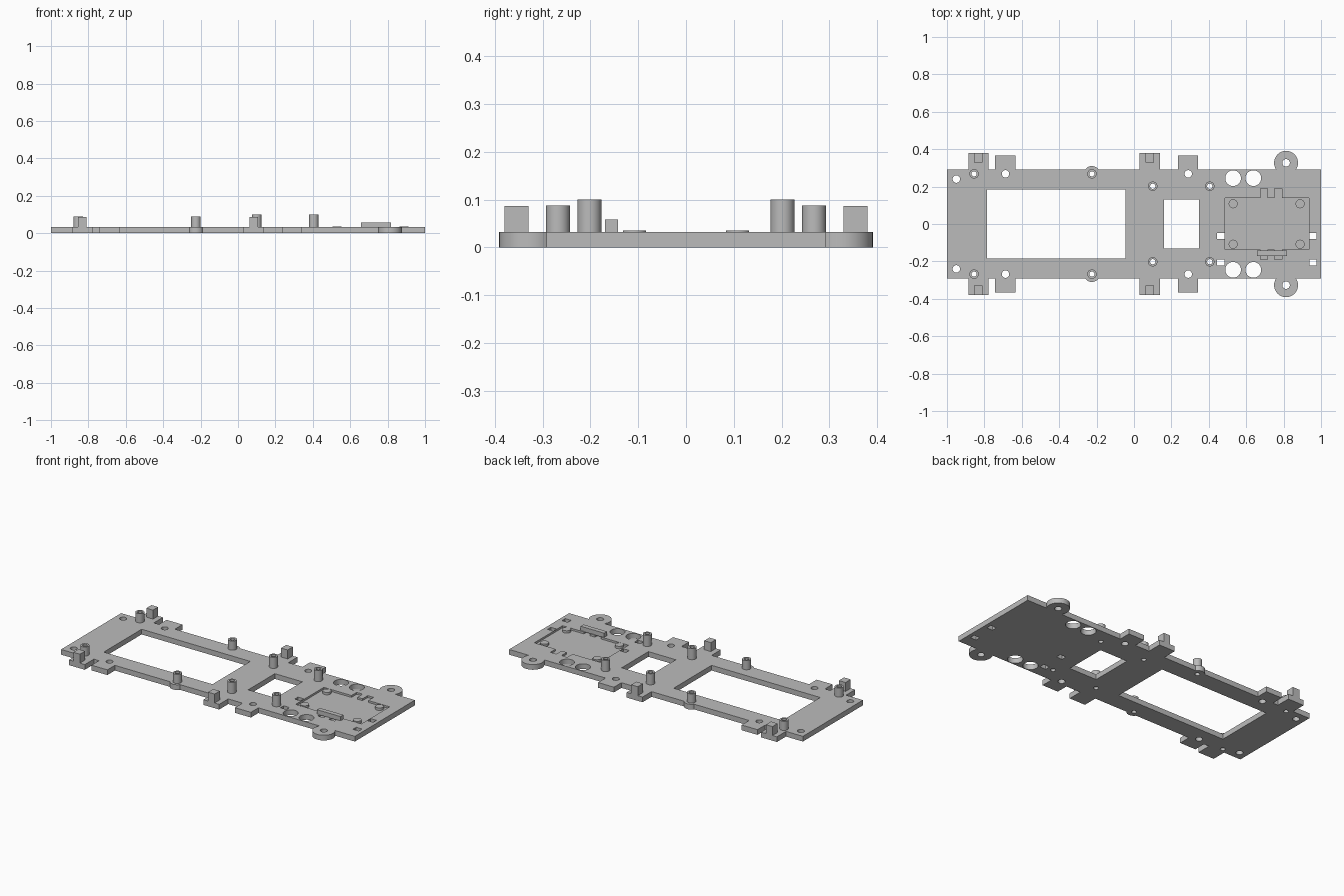
import bpy, math

if "Cube" in bpy.data.objects:
    bpy.data.objects.remove(bpy.data.objects["Cube"], do_unlink=True)

grey = bpy.data.materials.new("plain grey")
grey.use_nodes = True
COLOUR = (0.5, 0.5, 0.5, 1)
grey.diffuse_color = COLOUR
grey.node_tree.nodes["Principled BSDF"].inputs["Base Color"].default_value = COLOUR

T = 0.032      # plate thickness
FLOOR = 0.02   # recess floor


def box(name, x0, x1, y0, y1, z0=0, z1=T):
    bpy.ops.mesh.primitive_cube_add(size=1, location=((x0 + x1) / 2, (y0 + y1) / 2, (z0 + z1) / 2))
    ob = bpy.context.object
    ob.name = name
    ob.scale = (x1 - x0, y1 - y0, z1 - z0)
    bpy.ops.object.transform_apply(location=True, rotation=False, scale=True)
    ob.data.materials.append(grey)
    return ob


def rod(name, x, y, r, z0=0, z1=T):
    bpy.ops.mesh.primitive_cylinder_add(vertices=40, radius=r, depth=z1 - z0, location=(x, y, (z0 + z1) / 2))
    ob = bpy.context.object
    ob.name = name
    bpy.ops.object.transform_apply(location=True, rotation=False, scale=True)
    ob.data.materials.append(grey)
    return ob


def join(parts):
    bpy.ops.object.select_all(action="DESELECT")
    for p in parts:
        p.select_set(True)
    bpy.context.view_layer.objects.active = parts[0]
    bpy.ops.object.join()
    return parts[0]


def combine(target, parts, operation):
    tool = join(parts)
    bpy.ops.object.select_all(action="DESELECT")
    target.select_set(True)
    bpy.context.view_layer.objects.active = target
    mod = target.modifiers.new(operation, "BOOLEAN")
    mod.operation = operation
    mod.solver = "EXACT"
    mod.use_self = True
    mod.object = tool
    bpy.ops.object.modifier_apply(modifier=mod.name)
    bpy.data.objects.remove(tool, do_unlink=True)


def smooth(ob):
    bpy.ops.object.select_all(action="DESELECT")
    ob.select_set(True)
    bpy.context.view_layer.objects.active = ob
    bpy.ops.object.shade_smooth_by_angle(angle=math.radians(35))


# Base plate with side tabs and round ears
plate = box("base_plate", -1, 1, -0.292, 0.292)
extras = []
for x0, reach in ((-0.885, 0.38), (-0.742, 0.365), (0.03, 0.38), (0.235, 0.365)):
    extras.append(box("tab", x0, x0 + 0.108, -reach, reach))
for s in (-1, 1):
    extras.append(rod("ear", 0.813, s * 0.327, 0.064))
    extras.append(rod("standoff_foot", -0.225, s * 0.268, 0.042))
combine(plate, extras, "UNION")

# Windows, screw holes, cable holes and slots
LOW, HIGH = -0.1, 0.2
STANDOFFS = ((-0.855, 0.268, 0.088), (-0.225, 0.268, 0.088), (0.1, 0.202, 0.1), (0.405, 0.202, 0.1))
cuts = [box("window", -0.785, -0.045, -0.184, 0.184, LOW, HIGH),
        box("window", 0.16, 0.347, -0.13, 0.13, LOW, HIGH)]
HOLES = [(-0.95, 0.24, 0.02), (-0.687, 0.268, 0.02), (0.29, 0.268, 0.02), (0.813, 0.327, 0.02),
         (0.53, 0.245, 0.042), (0.638, 0.245, 0.042)]
HOLES += [(x, y, 0.014) for x, y, top in STANDOFFS]
for x, y, r in HOLES:
    for s in (-1, 1):
        cuts.append(rod("hole", x, s * y, r, LOW, HIGH))
for x in (0.463, 0.957):
    for y in (-0.065, -0.205):
        cuts.append(box("slot", x - 0.02, x + 0.02, y - 0.016, y + 0.016, LOW, HIGH))

# Shallow recess with cable notches
cuts.append(box("recess", 0.487, 0.935, -0.136, 0.139, FLOOR, HIGH))
for x in (0.675, 0.75):
    cuts.append(box("notch", x, x + 0.04, -0.19, 0.19, FLOOR, HIGH))
combine(plate, cuts, "DIFFERENCE")
smooth(plate)

# Hollow standoffs and end blocks on both sides
for s, side in ((-1, "front"), (1, "back")):
    for x, y, top in STANDOFFS:
        post = rod(side + "_standoff", x, s * y, 0.025, T - 0.002, top)
        combine(post, [rod("bore", x, s * y, 0.014, LOW, HIGH)], "DIFFERENCE")
        smooth(post)
    for x in (-0.855, 0.062):
        ys = sorted((s * 0.33, s * 0.38))
        box(side + "_end_block", x, x + 0.045, ys[0], ys[1], T - 0.002, 0.087)
    for x in (0.53, 0.888):
        smooth(rod(side + "_recess_peg", x, s * 0.108, 0.024, FLOOR - 0.002, 0.035))

# Raised clamp bar beside the recess
box("clamp_bar", 0.657, 0.817, -0.17, -0.142, T - 0.002, 0.058)
